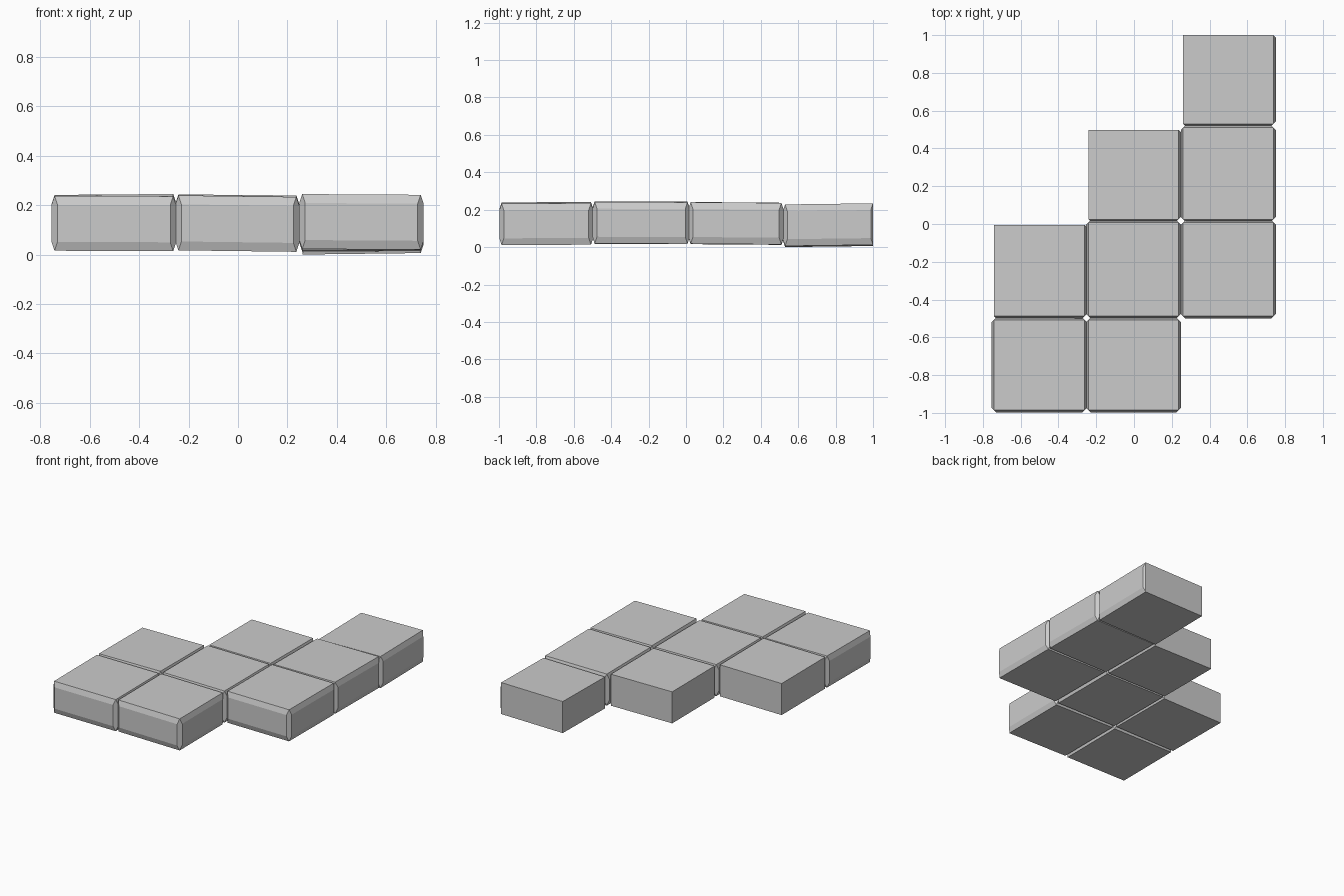
import bpy
from mathutils import Vector

if "Cube" in bpy.data.objects:
    bpy.data.objects.remove(bpy.data.objects["Cube"])

# Tile grid: core extents per column (x) and row (y)
COLS = [(-0.742, -0.262), (-0.241, 0.236), (0.260, 0.739)]
ROWS = [(-0.986, -0.508), (-0.488, 0.008), (0.025, 0.510), (0.530, 1.012)]
HALF = 0.111      # half thickness
OUT = 0.012       # how far a bevelled side bulges out
INSET = 0.012     # horizontal bevel
DROP = 0.036      # vertical bevel


def add_tile(name, col, row, zc, tilt_x, tilt_y, stair):
    """Slightly tilted block; its joined sides carry a bevelled panel."""
    x0, x1 = COLS[col]
    y0, y1 = ROWS[row]
    if stair:
        y1 -= 0.012
    corners = [(x0, y0), (x1, y0), (x1, y1), (x0, y1)]
    cx, cy = (x0 + x1) / 2, (y0 + y1) / 2

    def point(x, y, h):
        dz = tilt_x * (x - cx) / (x1 - x0) + tilt_y * (y - cy) / (y1 - y0)
        return (x, y, zc + dz + h)

    verts = [point(x, y, -HALF) for x, y in corners]
    verts += [point(x, y, HALF) for x, y in corners]
    faces = [(3, 2, 1, 0), (4, 5, 6, 7)]

    # sides in order: front, right, back, left
    for s in range(4):
        n = (s + 1) % 4
        ring = [s, n, n + 4, s + 4]
        if stair and s in (2, 3):
            faces.append(tuple(ring))       # plain outer face on the steps
            continue
        a, b = Vector(corners[s]), Vector(corners[n])
        along = (b - a).normalized()
        out = Vector((along.y, -along.x)) * OUT
        pa, pb = a + along * INSET + out, b - along * INSET + out
        k = len(verts)
        h = HALF - DROP
        verts += [point(pa.x, pa.y, -h), point(pb.x, pb.y, -h),
                  point(pb.x, pb.y, h), point(pa.x, pa.y, h)]
        faces.append((k, k + 1, k + 2, k + 3))
        for e in range(4):
            f = (e + 1) % 4
            faces.append((ring[e], ring[f], k + f, k + e))

    mesh = bpy.data.meshes.new(name)
    mesh.from_pydata(verts, [], faces)
    mesh.update()
    obj = bpy.data.objects.new(name, mesh)
    bpy.context.collection.objects.link(obj)


# column, row, centre height, tilt along x, tilt along y, step tile
TILES = [
    (0, 0, 0.127, -0.002, 0.003, False),
    (1, 0, 0.126, -0.006, 0.002, False),
    (0, 1, 0.131, 0.004, -0.002, True),
    (1, 1, 0.130, -0.004, 0.000, False),
    (2, 1, 0.131, -0.003, -0.002, False),
    (1, 2, 0.127, -0.003, -0.002, True),
    (2, 2, 0.126, 0.002, -0.004, False),
    (2, 3, 0.117, 0.006, 0.006, True),
]
for col, row, zc, tx, ty, stair in TILES:
    kind = "step_tile" if stair else "tile"
    add_tile(f"{kind}_{col}_{row}", col, row, zc, tx, ty, stair)
